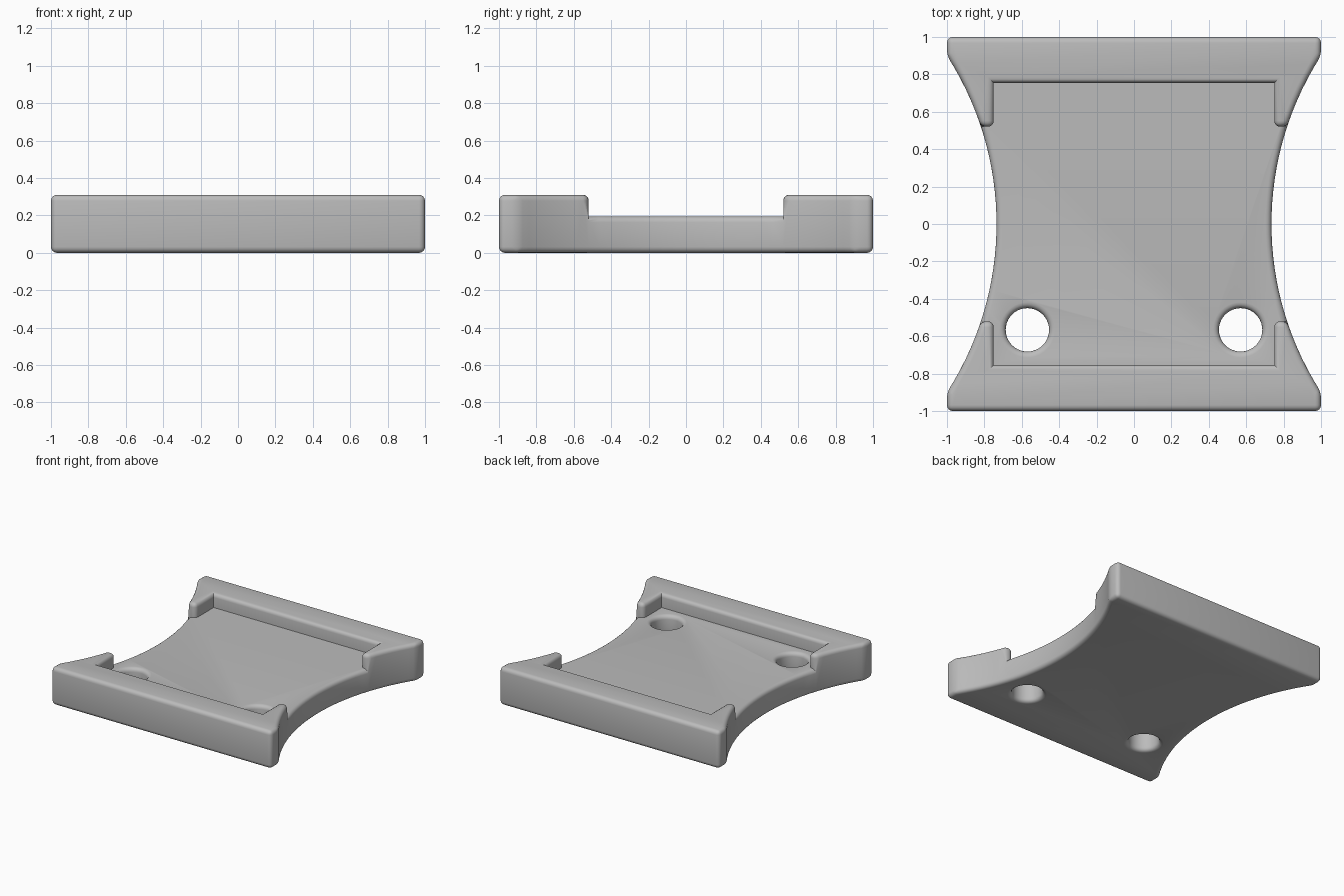
import bpy, bmesh, math

if "Cube" in bpy.data.objects:
    bpy.data.objects.remove(bpy.data.objects["Cube"])

HEIGHT, FLOOR = 0.31, 0.195      # wall top and floor top
TIP, POCKET_X, POCKET_Y = 0.52, 0.75, 0.755
ROUND = 0.032                    # edge rounding
ARC_R, ARC_X = 1.661, 2.396      # scooped sides

grey = bpy.data.materials.new("grey plastic")
grey.diffuse_color = (0.5, 0.5, 0.5, 1)
grey.use_nodes = True
grey.node_tree.nodes["Principled BSDF"].inputs["Base Color"].default_value = grey.diffuse_color


def prism(name, points, z0, z1):
    """Closed prism from a counter-clockwise outline."""
    bm = bmesh.new()
    face = bm.faces.new([bm.verts.new((x, y, z0)) for x, y in points])
    ext = bmesh.ops.extrude_face_region(bm, geom=[face])
    top = [v for v in ext["geom"] if isinstance(v, bmesh.types.BMVert)]
    bmesh.ops.translate(bm, verts=top, vec=(0, 0, z1 - z0))
    bmesh.ops.recalc_face_normals(bm, faces=bm.faces)
    mesh = bpy.data.meshes.new(name)
    bm.to_mesh(mesh)
    bm.free()
    obj = bpy.data.objects.new(name, mesh)
    bpy.context.collection.objects.link(obj)
    return obj


# Scooped right side, with a point exactly where each wall tip ends
angles = [math.asin(y / ARC_R) for y in (-0.9, -TIP, TIP, 0.9)]
arc = []
for a, b, n in zip(angles, angles[1:], (6, 18, 6)):
    arc += [a + (b - a) * i / n for i in range(n)]
arc.append(angles[-1])
right = [(1, -1)] + [(ARC_X - ARC_R * math.cos(a), ARC_R * math.sin(a)) for a in arc] + [(1, 1)]
tray = prism("tray", right + [(-x, -y) for x, y in right], 0, HEIGHT)

# Cross-shaped pocket, open at both sides
quarter = [(1.2, TIP), (POCKET_X, TIP), (POCKET_X, POCKET_Y)]
upper = quarter + [(-x, y) for x, y in reversed(quarter)]
cutters = [prism("pocket_cutter", upper + [(-x, -y) for x, y in upper], FLOOR, 0.6)]

# Two through holes near the front
for side in (-1, 1):
    ring = [(side * 0.57 + 0.116 * math.cos(t), -0.566 + 0.116 * math.sin(t))
            for t in (math.tau * i / 40 for i in range(40))]
    cutters.append(prism("hole_cutter", ring, -0.2, 0.5))

for cutter in cutters:
    cutter.hide_render = True
    mod = tray.modifiers.new("cut", 'BOOLEAN')
    mod.operation, mod.solver, mod.object = 'DIFFERENCE', 'EXACT', cutter
graph = bpy.context.evaluated_depsgraph_get()
mesh = bpy.data.meshes.new_from_object(tray.evaluated_get(graph))
tray.modifiers.clear()
tray.data = mesh
for cutter in cutters:
    bpy.data.objects.remove(cutter)

# Round every outward edge, leaving the inner corners crisp
bm = bmesh.new()
bm.from_mesh(mesh)
bmesh.ops.remove_doubles(bm, verts=bm.verts, dist=0.0005)
edges = [e for e in bm.edges if e.is_manifold and e.is_convex
         and e.calc_face_angle() > math.radians(25)]
bmesh.ops.bevel(bm, geom=edges, offset=ROUND, offset_type='OFFSET', segments=4,
                profile=0.5, affect='EDGES', clamp_overlap=False)
bm.to_mesh(mesh)
bm.free()

mesh.materials.clear()
mesh.materials.append(grey)
bpy.context.view_layer.objects.active = tray
tray.select_set(True)
bpy.ops.object.shade_smooth_by_angle(angle=math.radians(35))
